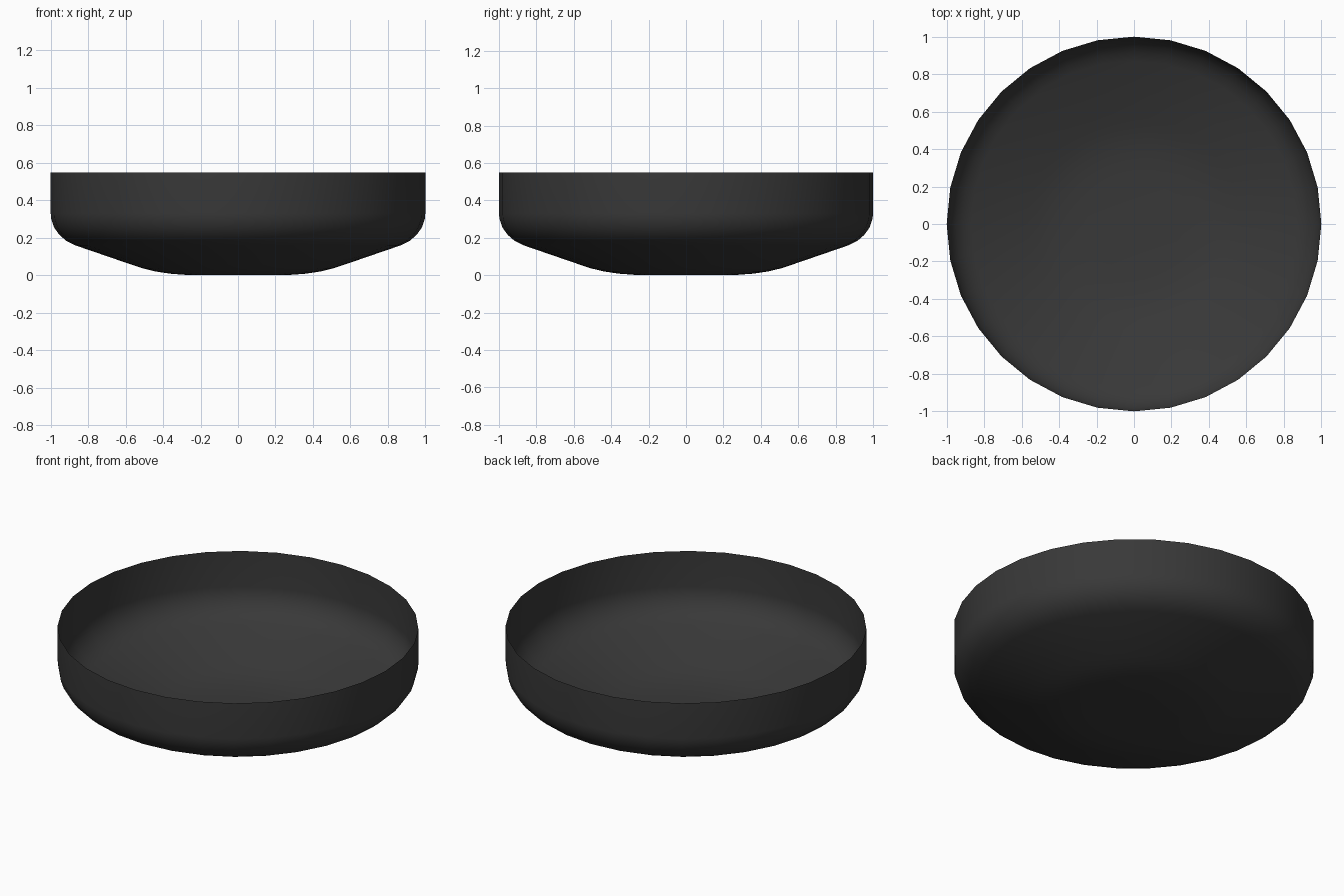
import bpy, bmesh
from math import cos, sin, tau

if "Cube" in bpy.data.objects:
    bpy.data.objects.remove(bpy.data.objects["Cube"])

SIDES = 32
# Radius and height from the base outwards to the rim
PROFILE = [(0.25, 0.0), (0.36, 0.008), (0.44, 0.02), (0.51, 0.037), (0.57, 0.057),
           (0.87, 0.16), (0.916, 0.183), (0.953, 0.215), (0.982, 0.255),
           (0.997, 0.30), (1.0, 0.33), (1.0, 0.548)]

# Dish: a thin open shell lathed round z
bm = bmesh.new()
rings = [[bm.verts.new((r * cos(tau * i / SIDES), r * sin(tau * i / SIDES), z))
          for i in range(SIDES)] for r, z in PROFILE]
centre = bm.verts.new((0, 0, 0))
for i in range(SIDES):
    j = (i + 1) % SIDES
    bm.faces.new((centre, rings[0][j], rings[0][i]))
    for low, high in zip(rings, rings[1:]):
        bm.faces.new((low[i], low[j], high[j], high[i]))
for face in bm.faces:
    face.smooth = True

mesh = bpy.data.meshes.new("dish")
bm.to_mesh(mesh)
bm.free()
dish = bpy.data.objects.new("dish", mesh)
bpy.context.collection.objects.link(dish)

# Dark finish
dark = bpy.data.materials.new("dark_grey")
dark.diffuse_color = (0.04, 0.04, 0.04, 1)
dark.use_nodes = True
dark.node_tree.nodes["Principled BSDF"].inputs["Base Color"].default_value = dark.diffuse_color
mesh.materials.append(dark)
